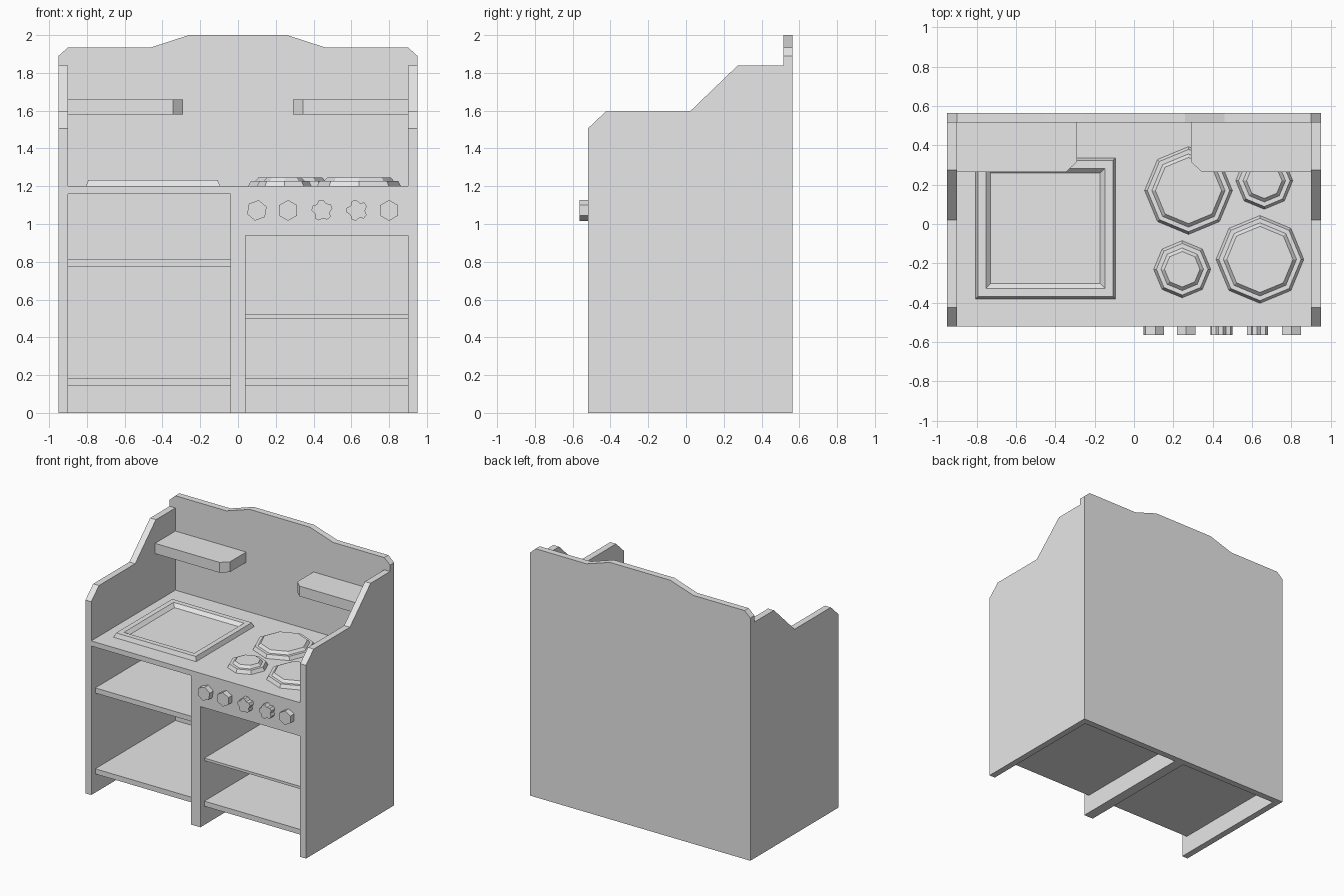
import bpy, bmesh, math

cube = bpy.data.objects.get("Cube")
if cube:
    bpy.data.objects.remove(cube, do_unlink=True)

grey = bpy.data.materials.new("plain grey")
grey.use_nodes = True
colour = (0.8, 0.8, 0.8, 1)
grey.diffuse_color = colour
grey.node_tree.nodes["Principled BSDF"].inputs["Base Color"].default_value = colour


def stack(name, rings):
    """Join equal-length rings of points into a closed solid."""
    bm = bmesh.new()
    loops = [[bm.verts.new(p) for p in ring] for ring in rings]
    for a, b in zip(loops, loops[1:]):
        for i in range(len(a)):
            j = (i + 1) % len(a)
            bm.faces.new((a[i], a[j], b[j], b[i]))
    bm.faces.new(loops[0])
    bm.faces.new(loops[-1])
    bmesh.ops.recalc_face_normals(bm, faces=bm.faces)
    mesh = bpy.data.meshes.new(name)
    bm.to_mesh(mesh)
    bm.free()
    mesh.materials.append(grey)
    obj = bpy.data.objects.new(name, mesh)
    bpy.context.collection.objects.link(obj)
    return obj


def prism(name, outline, axis, lo, hi):
    """Extrude a flat outline along one axis."""
    def place(p, t):
        q = list(p)
        q.insert("xyz".index(axis), t)
        return q
    return stack(name, [[place(p, t) for p in outline] for t in (lo, hi)])


def box(name, x0, x1, y0, y1, z0, z1):
    return prism(name, [(x0, y0), (x1, y0), (x1, y1), (x0, y1)], "z", z0, z1)


FRONT, WALL, BACK = -0.52, 0.515, 0.565

# Back board with a raised, stepped crest
half = [(0.95, 0), (0.95, 1.89), (0.90, 1.935), (0.46, 1.935), (0.26, 2.0)]
prism("back_board", half + [(-x, z) for x, z in reversed(half)], "y", WALL, BACK)

# Side panels and wall shelves, mirrored
side_outline = [(FRONT, 0), (FRONT, 1.505), (-0.425, 1.595), (0.02, 1.595),
                (0.275, 1.84), (WALL, 1.84), (WALL, 0)]
shelf_outline = [(0.90, WALL), (0.90, 0.265), (0.345, 0.265), (0.29, 0.315), (0.29, WALL)]
for label, s in (("left", 1), ("right", -1)):
    prism(label + "_side_panel", side_outline, "x", s * 0.90, s * 0.95)
    prism(label + "_wall_shelf", [(s * x, y) for x, y in shelf_outline], "z", 1.58, 1.66)

# Counter, divider and control panel
box("counter_top", -0.90, 0.90, FRONT, WALL, 1.16, 1.20)
box("divider", -0.04, 0.04, FRONT, WALL, 0, 1.16)
box("control_panel", 0.04, 0.90, FRONT, FRONT + 0.05, 0.94, 1.16)

# Cupboard shelves, set back from the front edge
for name, x0, x1, top in (("right_bottom_shelf", -0.90, -0.04, 0.185),
                          ("right_middle_shelf", -0.90, -0.04, 0.815),
                          ("left_bottom_shelf", 0.04, 0.90, 0.185),
                          ("left_middle_shelf", 0.04, 0.90, 0.52)):
    thick = 0.02 if name == "left_middle_shelf" else 0.04
    box(name, x0, x1, FRONT + 0.05, WALL, top - thick, top)


# Sink with a sloped rim and shallow basin
def sink_ring(inset, z):
    x0, x1, y0, y1 = -0.805 + inset, -0.095 - inset, -0.38 + inset, 0.335 - inset
    return [(x0, y0, z), (x1, y0, z), (x1, y1, z), (x0, y1, z)]


stack("sink", [sink_ring(i, z) for i, z in
               ((0, 1.20), (0.012, 1.233), (0.052, 1.233), (0.077, 1.208))])


# Stepped eight-sided hobs
def octagon(cx, cy, r, z):
    return [(cx + r * math.cos(k * math.pi / 4), cy + r * math.sin(k * math.pi / 4), z)
            for k in range(8)]


for name, cx, cy, r in (("back_large_hob", 0.277, 0.17, 0.223),
                        ("front_large_hob", 0.64, -0.18, 0.223),
                        ("front_small_hob", 0.245, -0.23, 0.145),
                        ("back_small_hob", 0.662, 0.22, 0.145)):
    stack(name, [octagon(cx, cy, r - d, z) for d, z in
                 ((0, 1.20), (0.014, 1.227), (0.037, 1.227), (0.055, 1.247))])


# Control knobs: plain hexagons and five-lobed flowers
def knob(name, cx, radii, turn):
    n = len(radii)
    angles = [turn + 2 * math.pi * k / n for k in range(n)]
    outline = [(cx + r * math.cos(a), 1.072 + r * math.sin(a)) for r, a in zip(radii, angles)]
    prism(name, outline, "y", FRONT - 0.045, FRONT)


hexagon = [0.055] * 6
flower = [0.056, 0.056, 0.042] * 5
for i, (cx, shape, turn) in enumerate(((0.10, hexagon, 0.35), (0.265, hexagon, math.pi / 6),
                                       (0.445, flower, 0.2), (0.63, flower, 0.4),
                                       (0.80, hexagon, math.pi / 6))):
    knob("knob_%d" % (i + 1), cx, shape, turn)
